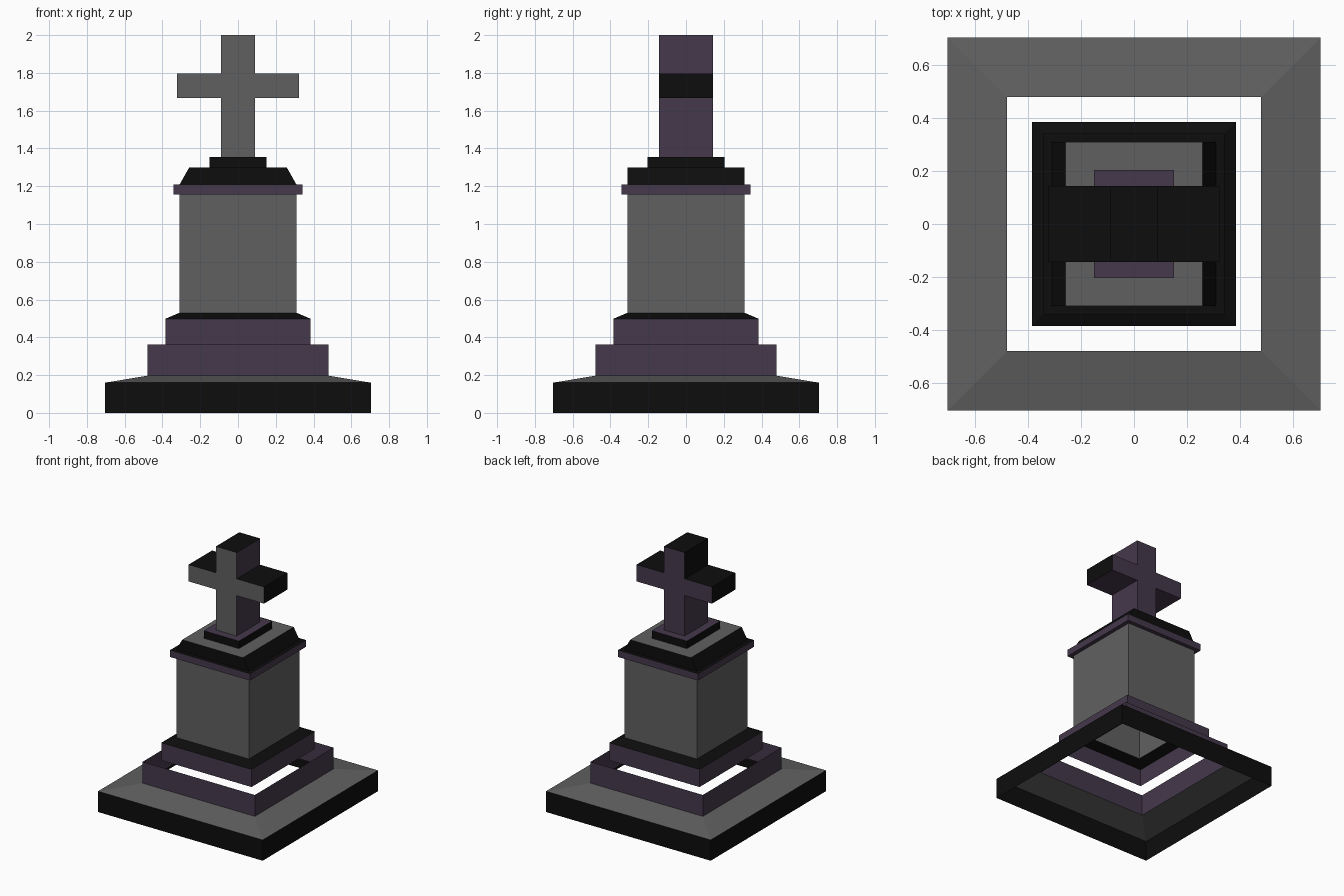
import bpy, bmesh

if "Cube" in bpy.data.objects:
    bpy.data.objects.remove(bpy.data.objects["Cube"])


def material(name, rgb):
    m = bpy.data.materials.new(name)
    m.diffuse_color = (*rgb, 1.0)
    m.use_nodes = True
    m.node_tree.nodes["Principled BSDF"].inputs["Base Color"].default_value = m.diffuse_color
    return m


MATS = [material("grey stone", (0.118, 0.118, 0.118)),
        material("black stone", (0.004, 0.004, 0.004)),
        material("purple stone", (0.060, 0.040, 0.071))]
GREY, BLACK, PURPLE = 0, 1, 2


def finish(name, bm):
    me = bpy.data.meshes.new(name)
    bm.to_mesh(me)
    bm.free()
    for m in MATS:
        me.materials.append(m)
    ob = bpy.data.objects.new(name, me)
    bpy.context.collection.objects.link(ob)
    return ob


def stack(name, rings, top=None):
    """Open rectangular shell; each ring is (half x, half y, z, colour of the
    band leading up to it). A top colour closes the last ring."""
    bm = bmesh.new()
    prev = None
    for hx, hy, z, col in rings:
        ring = [bm.verts.new((sx * hx, sy * hy, z))
                for sx, sy in ((-1, -1), (1, -1), (1, 1), (-1, 1))]
        if prev:
            for i in range(4):
                j = (i + 1) % 4
                f = bm.faces.new((prev[i], prev[j], ring[j], ring[i]))
                f.material_index = col
        prev = ring
    if top is not None:
        bm.faces.new(prev).material_index = top
    return finish(name, bm)


# Base slab with sloped top and an upright rim, open above and below
stack("base_slab", [(.703, .703, 0, BLACK), (.703, .703, .16, BLACK),
                    (.479, .479, .197, GREY)])
stack("base_step", [(.479, .479, .197, PURPLE), (.479, .479, .362, PURPLE)])

# Pedestal: foot, sloped shoulder and tall block, hollow inside
stack("pedestal_foot", [(.385, .385, .362, PURPLE), (.385, .385, .498, PURPLE),
                        (.31, .31, .53, BLACK)])
stack("pedestal_block", [(.31, .31, .53, GREY), (.31, .31, 1.155, GREY)])

# Cornice band with black ledge, then cap sloping on two sides only
stack("cornice", [(.31, .31, 1.155, PURPLE), (.341, .341, 1.155, PURPLE),
                  (.341, .341, 1.208, PURPLE), (.31, .31, 1.208, BLACK)])
stack("cap", [(.31, .31, 1.208, BLACK), (.259, .31, 1.298, BLACK)], top=GREY)
stack("cross_plinth", [(.15, .203, 1.298, BLACK), (.15, .203, 1.356, BLACK)],
      top=PURPLE)

# Cross: right half profile, mirrored and extruded in depth
half = [(.089, 1.356), (.089, 1.668), (.322, 1.668),
        (.322, 1.797), (.089, 1.797), (.089, 2.0)]
outline = half + [(-x, z) for x, z in reversed(half)]
bm = bmesh.new()
front = bm.faces.new([bm.verts.new((x, -.143, z)) for x, z in outline])
res = bmesh.ops.extrude_face_region(bm, geom=[front], use_keep_orig=True)
bmesh.ops.translate(bm, vec=(0, .286, 0),
                    verts=[v for v in res["geom"] if isinstance(v, bmesh.types.BMVert)])
bmesh.ops.recalc_face_normals(bm, faces=bm.faces[:])
for f in bm.faces:
    n, c = f.normal, f.calc_center_median()
    arm_end = abs(c.x) > .3
    upper_left = n.x < -.5 and c.z > 1.8
    if n.y < -.5:
        f.material_index = GREY
    elif n.z > .5 or arm_end or upper_left:
        f.material_index = BLACK
    else:
        f.material_index = PURPLE
finish("cross", bm)
